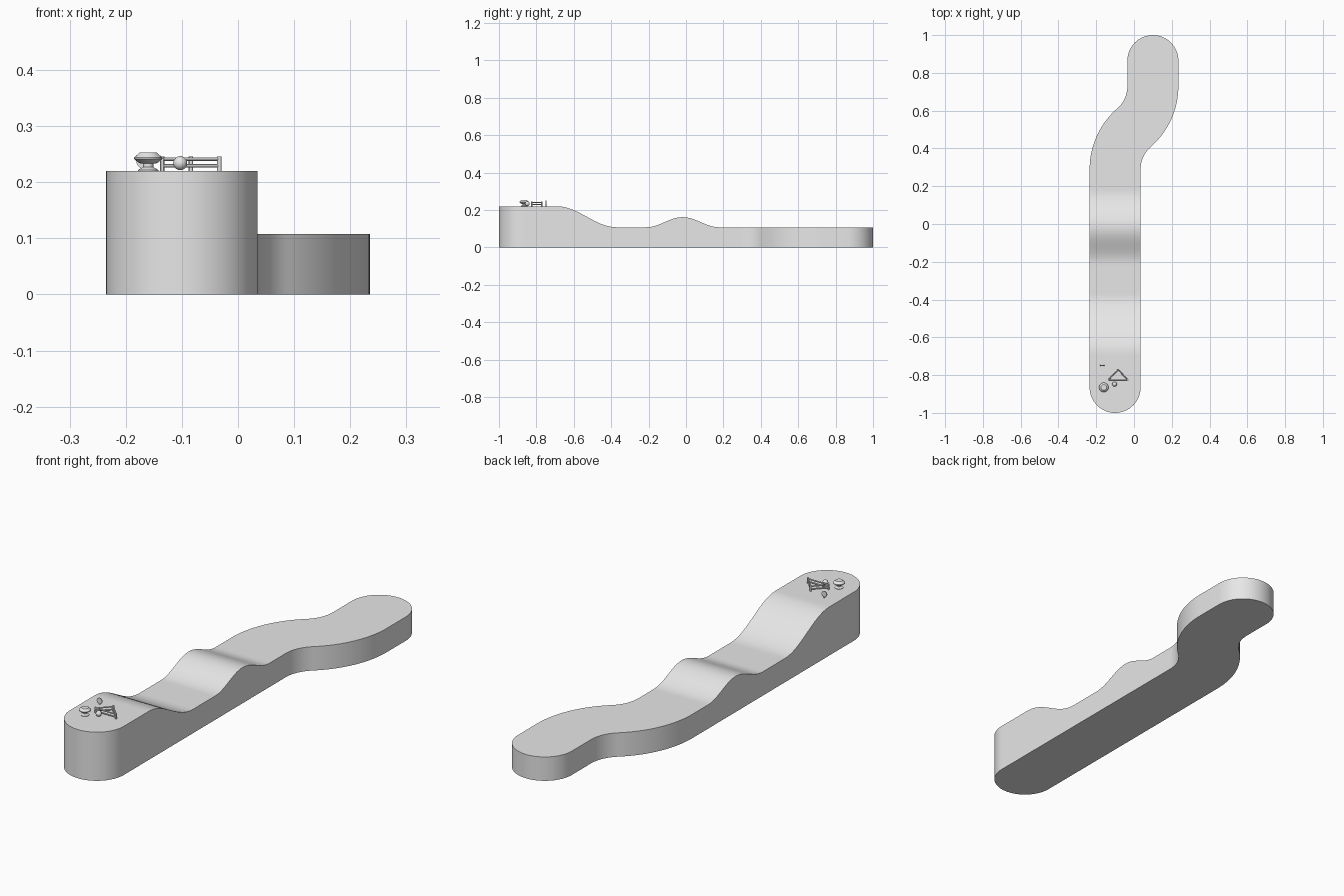
import bpy, bmesh, math
from mathutils import Vector

if "Cube" in bpy.data.objects:
    bpy.data.objects.remove(bpy.data.objects["Cube"])

grey = bpy.data.materials.new("light grey")
grey.diffuse_color = (0.8, 0.8, 0.8, 1)
grey.use_nodes = True
grey.node_tree.nodes["Principled BSDF"].inputs["Base Color"].default_value = grey.diffuse_color


def finish(bm, name):
    bmesh.ops.remove_doubles(bm, verts=bm.verts, dist=1e-5)
    bmesh.ops.dissolve_degenerate(bm, edges=bm.edges, dist=1e-6)
    bmesh.ops.recalc_face_normals(bm, faces=bm.faces)
    me = bpy.data.meshes.new(name)
    bm.to_mesh(me)
    bm.free()
    ob = bpy.data.objects.new(name, me)
    me.materials.append(grey)
    bpy.context.collection.objects.link(ob)
    bpy.ops.object.select_all(action='DESELECT')
    ob.select_set(True)
    bpy.context.view_layer.objects.active = ob
    bpy.ops.object.shade_smooth_by_angle(angle=math.radians(30))
    return ob


def lathe(name, profile, x, y, n=24):
    """Closed turned shape from (radius, height) points."""
    bm = bmesh.new()
    rings = [[bm.verts.new((x + r * math.cos(2 * math.pi * i / n),
                            y + r * math.sin(2 * math.pi * i / n), z))
              for i in range(n)] for r, z in profile]
    for a, b in zip(rings, rings[1:]):
        for i in range(n):
            bm.faces.new((a[i], a[(i + 1) % n], b[(i + 1) % n], b[i]))
    bm.faces.new(rings[0])
    bm.faces.new(rings[-1])
    return finish(bm, name)


def rod(name, a, b, r, n=12):
    """Round bar between two points."""
    a, b = Vector(a), Vector(b)
    d = b - a
    bm = bmesh.new()
    bmesh.ops.create_cone(bm, cap_ends=True, segments=n, radius1=r, radius2=r, depth=d.length)
    bm.transform(d.to_track_quat('Z', 'Y').to_matrix().to_4x4())
    bmesh.ops.translate(bm, verts=bm.verts, vec=(a + b) / 2)
    return finish(bm, name)


# ---- winding lane with a ramp and a hump
HALF, LOW, HIGH = 0.135, 0.108, 0.22


def ease(t):
    t = min(max(t, 0), 1)
    return (1 - math.cos(math.pi * t)) / 2


def height(y):
    z = HIGH - (HIGH - LOW) * ease((y + 0.69) / 0.32)
    return z + 0.054 * ease(1 - abs(y + 0.018) / 0.195)


pairs = []                      # left and right edge points along the lane
CAP = 20
for i in range(CAP):            # rounded front end
    t = math.pi / 2 * i / CAP
    y, w = -0.865 - HALF * math.cos(t), HALF * math.sin(t)
    pairs.append(((-0.1 - w, y), (-0.1 + w, y)))
Y0, Y1 = 0.29, 0.73
for i in range(97):             # straight run
    y = -0.865 + (Y0 + 0.865) * i / 96
    pairs.append(((-0.1 - HALF, y), (-0.1 + HALF, y)))
turn = 2 * math.atan(0.2 / (Y1 - Y0))
R = 0.1 / (1 - math.cos(turn))
N = 20


def bend(cx, cy, side, a):
    c, s = math.cos(a), math.sin(a)
    return [(cx - side * r * c, cy + side * r * s)
            for r in (R + side * HALF, R - side * HALF)]


for i in range(1, N + 1):       # bend to the right
    pairs.append(bend(-0.1 + R, Y0, 1, turn * i / N))
for i in range(1, N + 1):       # bend back to straight
    pairs.append(bend(0.1 - R, Y1, -1, turn * (1 - i / N)))
for i in range(CAP + 1):        # rounded far end
    t = math.pi / 2 * i / CAP
    y, w = 0.865 + HALF * math.sin(t), HALF * math.cos(t)
    pairs.append(((0.1 - w, y), (0.1 + w, y)))

bm = bmesh.new()
rows = []
for l, r in pairs:
    zl, zr = height(l[1]), height(r[1])
    rows.append([bm.verts.new(p) for p in
                 ((*l, 0), (*l, zl), (*r, zr), (*r, 0))])
for a, b in zip(rows, rows[1:]):
    for k in range(4):
        j = (k + 1) % 4
        bm.faces.new((a[k], a[j], b[j], b[k]))
finish(bm, "lane")

# ---- mushroom bumper
lathe("bumper", [(0.018, 0.219), (0.018, 0.222), (0.009, 0.227), (0.009, 0.233),
                 (0.016, 0.234), (0.025, 0.241), (0.025, 0.244), (0.015, 0.253)],
      -0.16, -0.865)

# ---- ball
bm = bmesh.new()
bmesh.ops.create_uvsphere(bm, u_segments=24, v_segments=12, radius=0.0125)
bmesh.ops.translate(bm, verts=bm.verts, vec=(-0.103, -0.848, 0.234))
finish(bm, "ball")

# ---- triangular rail: three posts joined by two levels of bars
corners = [(-0.135, -0.825), (-0.033, -0.825), (-0.084, -0.771)]
for i, (x, y) in enumerate(corners):
    rod("rail_post", (x, y, 0.219), (x, y, 0.246), 0.004)
    nx, ny = corners[(i + 1) % 3]
    for z in (0.229, 0.241):
        rod("rail_bar", (x, y, z), (nx, ny, z), 0.003)

# ---- upright round target on a thin stem
rod("target_disc", (-0.168, -0.751, 0.237), (-0.168, -0.747, 0.237), 0.013, 24)
rod("target_stem", (-0.168, -0.749, 0.219), (-0.168, -0.749, 0.23), 0.003)
